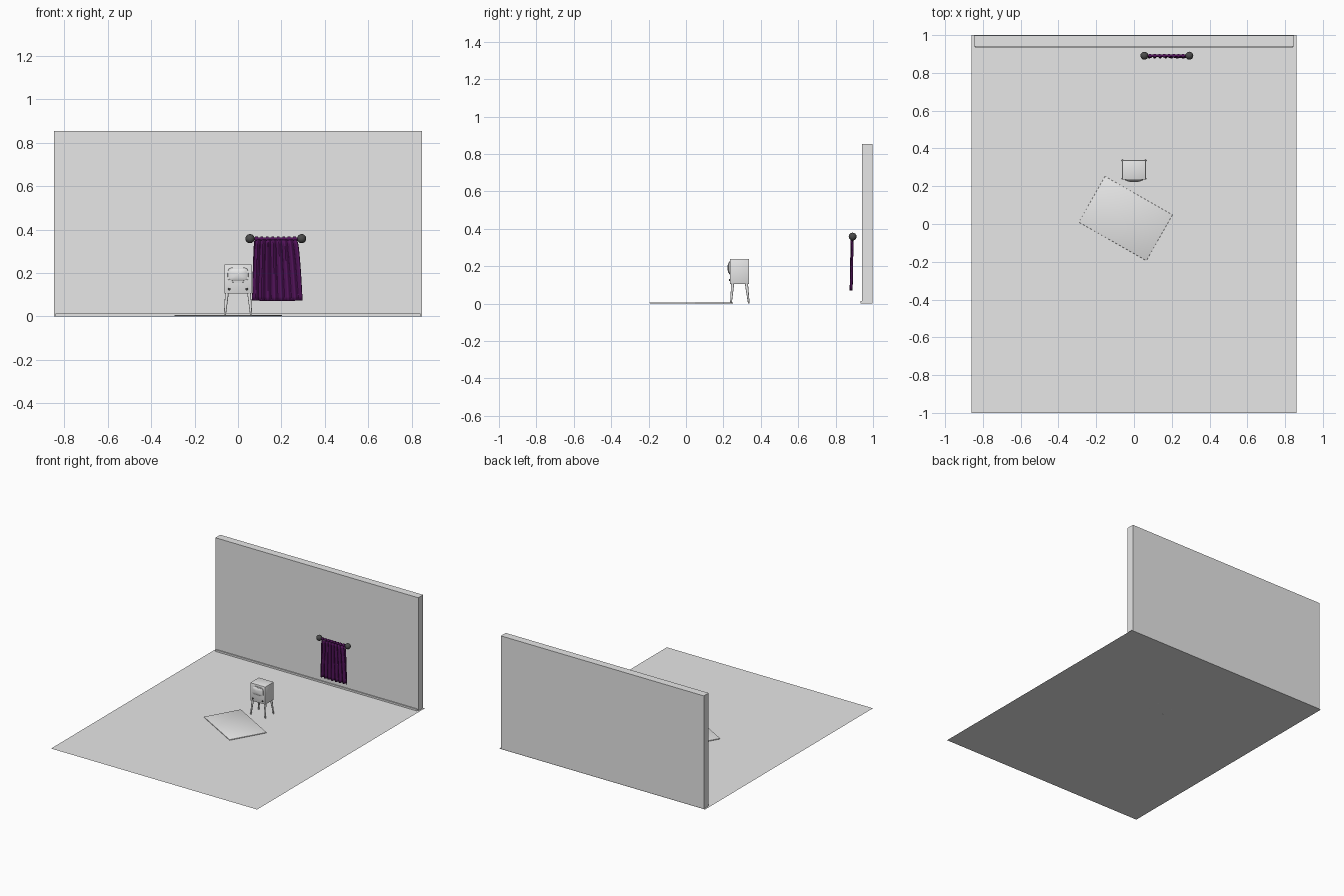
import bpy, bmesh, math
from mathutils import Vector, Matrix

if "Cube" in bpy.data.objects:
    bpy.data.objects.remove(bpy.data.objects["Cube"])


def material(name, rgb):
    m = bpy.data.materials.new(name)
    m.diffuse_color = (*rgb, 1)
    m.use_nodes = True
    m.node_tree.nodes["Principled BSDF"].inputs["Base Color"].default_value = m.diffuse_color
    return m


GREY = material("pale grey", (0.8, 0.8, 0.8))
DARK = material("charcoal", (0.07, 0.07, 0.07))
PURPLE = material("deep purple", (0.09, 0.007, 0.11))


def finish(bm, name, mat, smooth=False):
    bmesh.ops.recalc_face_normals(bm, faces=bm.faces)
    me = bpy.data.meshes.new(name)
    bm.to_mesh(me)
    bm.free()
    ob = bpy.data.objects.new(name, me)
    bpy.context.collection.objects.link(ob)
    me.materials.append(mat)
    if smooth:
        bpy.context.view_layer.objects.active = ob
        ob.select_set(True)
        bpy.ops.object.shade_smooth_by_angle(angle=math.radians(40))
        ob.select_set(False)
    return ob


def box(name, lo, hi, mat, bevel=0):
    lo, hi = Vector(lo), Vector(hi)
    bm = bmesh.new()
    bmesh.ops.create_cube(bm, size=1, matrix=Matrix.Translation((lo + hi) / 2) @ Matrix.Diagonal((*(hi - lo), 1)))
    if bevel:
        bmesh.ops.bevel(bm, geom=bm.edges[:], offset=bevel, segments=2, affect='EDGES', profile=0.5)
    return finish(bm, name, mat, bool(bevel))


def rod(name, a, b, r1, r2, mat, sides=12):
    a, b = Vector(a), Vector(b)
    d = b - a
    m = Matrix.Translation((a + b) / 2) @ d.to_track_quat('Z', 'Y').to_matrix().to_4x4()
    bm = bmesh.new()
    bmesh.ops.create_cone(bm, cap_ends=True, segments=sides, radius1=r1, radius2=r2, depth=d.length, matrix=m)
    return finish(bm, name, mat, True)


def rounded_dome(name, centre, rings, mat, n=32):
    """Stack of rounded rectangles (half width, half height, y)."""
    bm = bmesh.new()
    loops = []
    for w, h, y in rings:
        loop = []
        for i in range(n):
            t = 2 * math.pi * i / n
            c, s = math.cos(t), math.sin(t)
            loop.append(bm.verts.new((centre[0] + w * math.copysign(abs(c) ** 0.5, c), y,
                                      centre[1] + h * math.copysign(abs(s) ** 0.5, s))))
        loops.append(loop)
    for p, q in zip(loops, loops[1:]):
        for i in range(n):
            j = (i + 1) % n
            bm.faces.new((p[i], p[j], q[j], q[i]))
    bm.faces.new(loops[0])
    bm.faces.new(loops[-1])
    return finish(bm, name, mat, True)


# Room: floor sheet, back wall, skirting board
bm = bmesh.new()
bmesh.ops.create_grid(bm, x_segments=1, y_segments=1, size=1, matrix=Matrix.Diagonal((0.86, 1, 1, 1)))
finish(bm, "floor", GREY)
box("back_wall", (-0.847, 0.94, 0), (0.847, 0.998, 0.853), GREY)
box("skirting_board", (-0.84, 0.932, 0), (0.84, 0.941, 0.013), GREY)

# Rug, turned on the floor
rug = box("rug", (-0.206, -0.14, 0.001), (0.206, 0.14, 0.007), GREY, 0.002)
rug.location = (-0.044, 0.029, 0)
rug.rotation_euler.z = math.radians(-29.7)

# Television: cabinet, bulging screen, knobs and splayed legs
box("television_cabinet", (-0.063, 0.235, 0.105), (0.063, 0.338, 0.239), GREY, 0.003)
rounded_dome("screen_surround", (0, 0.191), [(0.048, 0.035, 0.24), (0.047, 0.034, 0.231), (0.042, 0.029, 0.230)], GREY)
rounded_dome("screen", (0, 0.191), [(0.042, 0.029, 0.236), (0.041, 0.028, 0.229), (0.034, 0.023, 0.2255),
                                    (0.02, 0.014, 0.223), (0.007, 0.005, 0.222)], GREY)
for sx in (-1, 1):
    rod("knob", (sx * 0.041, 0.237, 0.126), (sx * 0.041, 0.229, 0.126), 0.006, 0.005, DARK)
    for ty, by in ((0.250, 0.240), (0.323, 0.336)):
        rod("television_leg", (sx * 0.051, ty, 0.108), (sx * 0.061, by, 0), 0.0085, 0.0045, GREY)

# Curtain rail with ball ends
RX0, RX1, RY, RZ = 0.055, 0.293, 0.891, 0.358
rod("curtain_rail", (RX0, RY, RZ), (RX1, RY, RZ), 0.006, 0.006, PURPLE)
for x in (RX0, RX1):
    bm = bmesh.new()
    bmesh.ops.create_uvsphere(bm, u_segments=20, v_segments=12, radius=0.021,
                              matrix=Matrix.Translation((x, RY, RZ)))
    finish(bm, "rail_ball_end", DARK, True)

# Curtain: pleated cloth, flaring and drifting towards the hem
COLS, ROWS = 96, 14
bm = bmesh.new()
grid = []
for r in range(ROWS + 1):
    v = r / ROWS
    left = 0.076 - 0.011 * v ** 0.6
    right = 0.272 + 0.025 * v ** 0.6
    row = []
    for c in range(COLS + 1):
        u = c / COLS
        fold = math.sin(u * 2 * math.pi * 8 + 1.5 * math.sin(3 * u + v))
        z = 0.351 - (0.277 + 0.004 * math.sin(math.pi * u)) * v
        row.append(bm.verts.new((left + (right - left) * u, 0.888 - 0.005 * v + 0.007 * fold, z)))
    grid.append(row)
for r in range(ROWS):
    for c in range(COLS):
        bm.faces.new((grid[r][c], grid[r][c + 1], grid[r + 1][c + 1], grid[r + 1][c]))
cloth = finish(bm, "curtain", PURPLE, True)
thick = cloth.modifiers.new("thickness", 'SOLIDIFY')
thick.thickness = 0.002
thick.offset = 0

# Cloth loops around the rail
for i in range(8):
    x = 0.085 + i * 0.025
    rod("curtain_loop", (x - 0.006, RY, RZ), (x + 0.006, RY, RZ), 0.0095, 0.0095, PURPLE)
